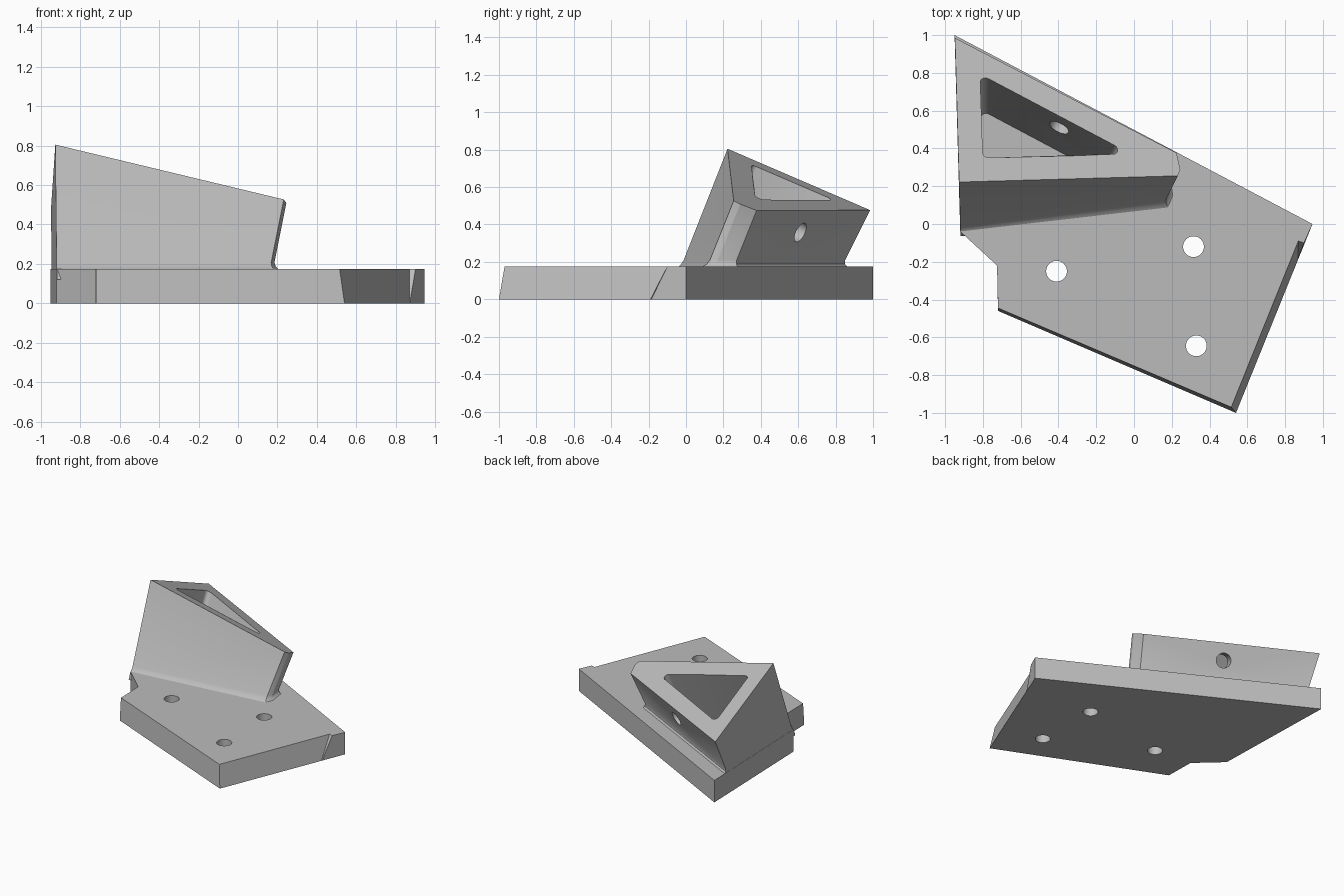
import bpy, bmesh, math
from mathutils import Vector

cube = bpy.data.objects.get("Cube")
if cube:
    bpy.data.objects.remove(cube, do_unlink=True)

grey = bpy.data.materials.new("plain_grey")
grey.use_nodes = True
tone = (0.5, 0.5, 0.5, 1)
grey.diffuse_color = tone
grey.node_tree.nodes["Principled BSDF"].inputs["Base Color"].default_value = tone


def loft(name, rings):
    """Closed solid through rings with equal point counts."""
    bm = bmesh.new()
    loops = [[bm.verts.new(p) for p in ring] for ring in rings]
    n = len(loops[0])
    for low, high in zip(loops, loops[1:]):
        for i in range(n):
            j = (i + 1) % n
            bm.faces.new((low[i], low[j], high[j], high[i]))
    bm.faces.new(loops[0][::-1])
    bm.faces.new(loops[-1])
    bmesh.ops.recalc_face_normals(bm, faces=bm.faces)
    mesh = bpy.data.meshes.new(name)
    bm.to_mesh(mesh)
    bm.free()
    mesh.materials.append(grey)
    ob = bpy.data.objects.new(name, mesh)
    bpy.context.collection.objects.link(ob)
    return ob


def bore(centre, axis, radius, length):
    """Cylindrical cutter."""
    turn = Vector(axis).to_track_quat("Z", "Y")
    rings = [[Vector(centre) + turn @ Vector((radius * math.cos(a), radius * math.sin(a), h))
              for a in (math.tau * i / 40 for i in range(40))]
             for h in (-length / 2, length / 2)]
    return loft("bore_cutter", rings)


def combine(target, other, operation):
    """Apply a boolean and discard the second solid."""
    mod = target.modifiers.new("join", "BOOLEAN")
    mod.operation, mod.solver, mod.object = operation, "EXACT", other
    bpy.context.view_layer.objects.active = target
    bpy.ops.object.modifier_apply(modifier=mod.name)
    bpy.data.objects.remove(other, do_unlink=True)


def rounded(corners, radius, z, steps=6):
    """Polygon with circular corners at height z."""
    out = []
    for i, p in enumerate(corners):
        u = (corners[i - 1] - p).normalized()
        v = (corners[(i + 1) % len(corners)] - p).normalized()
        half = u.angle(v) / 2
        centre = p + (u + v).normalized() * radius / math.sin(half)
        start = p + u * radius / math.tan(half) - centre
        end = p + v * radius / math.tan(half) - centre
        sweep = math.pi - 2 * half
        for k in range(steps + 1):
            t = sweep * k / steps
            q = centre + (start * math.sin(sweep - t) + end * math.sin(t)) / math.sin(sweep)
            out.append((q.x, q.y, z))
    return out


# Base plate with undercut front and right edges
T = 0.175
shared = [(-0.95, 1), (-0.92, -0.04), (-0.725, -0.22)]
low = shared + [(-0.72, -0.46), (0.54, -1), (0.868, -0.19), (0.87, -0.185), (0.945, 0)]
high = shared + [(-0.72, -0.445), (0.515, -0.97), (0.87, -0.09), (0.9, -0.1), (0.945, 0)]
bracket = loft("mounting_bracket", [[(x, y, 0) for x, y in low], [(x, y, T) for x, y in high]])


# Leaning wedge block: sloped top, vertical left side
def top_z(x, y):
    return 0.805 - 0.2275 * (x + 0.927) - 0.437 * (y - 0.222)


def left_x(y):
    return -0.919 - 0.029 * (y + 0.03)


# Each corner: top x, top y, lean x, lean y, fillet direction
corners = [(-0.926, 0.222, 0, 0.394, 0, -0.5), (0.232, 0.255, 0.2, 0.4, 0.7, -1),
           (0.245, 0.29, 0.2, 0.4, 1, -0.2), (0.225, 0.377, 0.2, 0.4, 0.8, 0.7),
           (-0.948, 0.985, 0, 0.504, 0, 1.1)]


def block_ring(z, flare):
    ring = []
    for i, (x, y, lx, ly, fx, fy) in enumerate(corners):
        drop = top_z(x, y) - z
        px, py = x - lx * drop + fx * flare, y - ly * drop + fy * flare
        ring.append((left_x(py) if i in (0, 4) else px, py, z))
    return ring


rings = [block_ring(z, f) for z, f in
         ((0.12, 0.034), (0.17, 0.034), (0.178, 0.022), (0.188, 0.01), (0.208, 0))]
rings.append([(x, y, top_z(x, y)) for x, y, *_ in corners])
combine(bracket, loft("wedge_block", rings), "UNION")

# Triangular pocket with rounded corners
pocket = [(-0.815, 0.793, 0, 0.504), (-0.8, 0.35, 0, 0.394), (-0.02, 0.373, 0.2, 0.4)]


def pocket_ring(z):
    pts = [Vector((x + lx * (z - top_z(x, y)), y + ly * (z - top_z(x, y))))
           for x, y, lx, ly in pocket]
    return rounded(pts, 0.03, z)


combine(bracket, loft("pocket_cutter", [pocket_ring(0.16), pocket_ring(0.9)]), "DIFFERENCE")

# Screw holes in the plate and the cross hole in the back wall
for x, y in ((-0.41, -0.25), (0.315, -0.12), (0.33, -0.645)):
    combine(bracket, bore((x, y, T / 2), (0, 0, 1), 0.055, 0.4), "DIFFERENCE")
combine(bracket, bore((-0.37, 0.56, 0.383), (0.519, 1, -0.51), 0.055, 0.26), "DIFFERENCE")

bpy.ops.object.select_all(action="DESELECT")
bracket.select_set(True)
bpy.context.view_layer.objects.active = bracket
bpy.ops.object.shade_smooth_by_angle(angle=math.radians(30))
